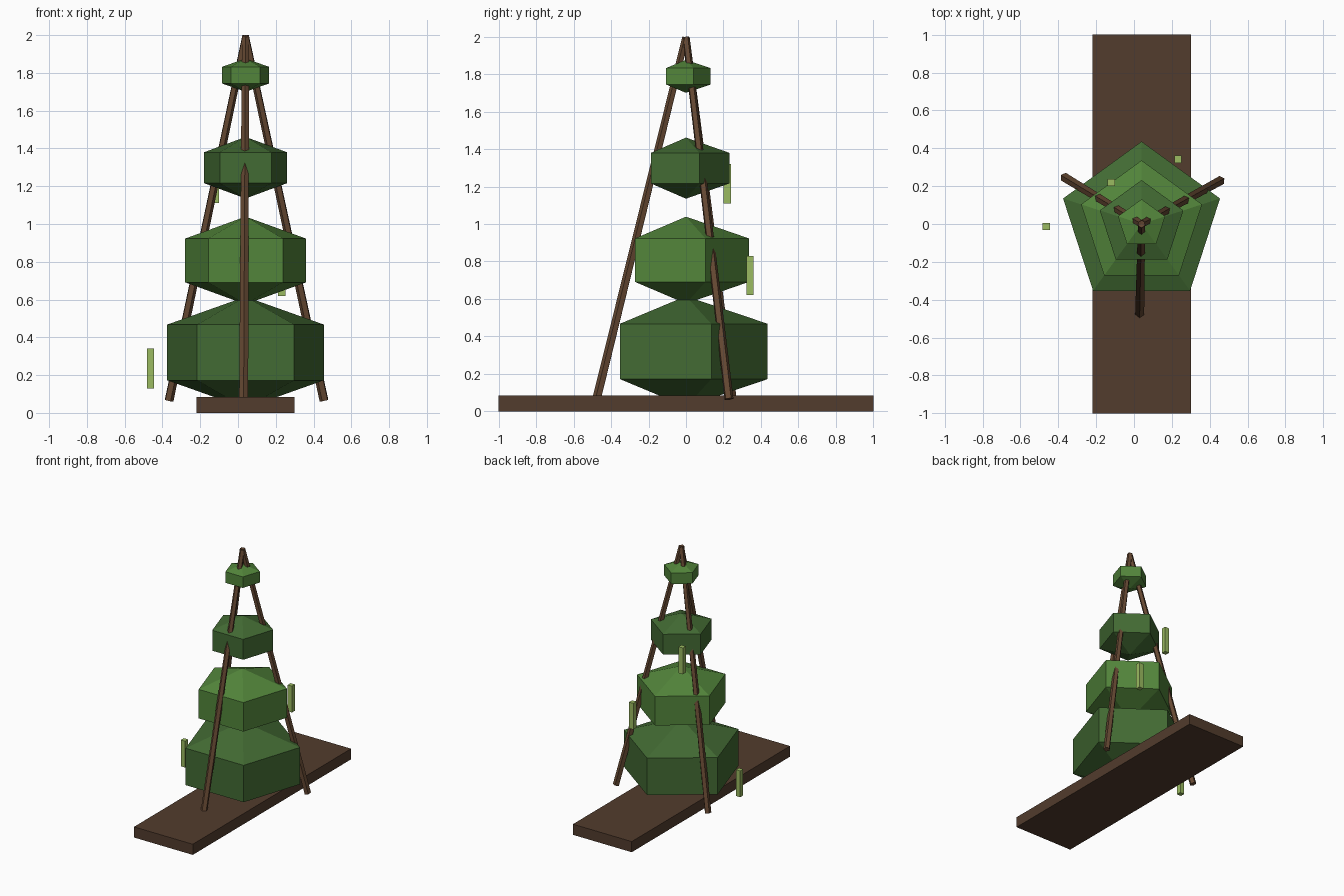
import bpy, bmesh
from math import cos, sin, pi, radians
from mathutils import Vector, Matrix

if "Cube" in bpy.data.objects:
    bpy.data.objects.remove(bpy.data.objects["Cube"])

CX = 0.04  # plant axis is slightly off the planter centre line


def material(name, rgb):
    m = bpy.data.materials.new(name)
    m.diffuse_color = (*rgb, 1)
    m.use_nodes = True
    m.node_tree.nodes["Principled BSDF"].inputs["Base Color"].default_value = m.diffuse_color
    return m


WOOD = material("planter_wood", (0.085, 0.045, 0.026))
CANE = material("cane_wood", (0.13, 0.065, 0.032))
DARK = material("leaf_dark", (0.055, 0.145, 0.033))
LIGHT = material("leaf_light", (0.085, 0.235, 0.043))
POD = material("pod_green", (0.33, 0.5, 0.12))


def finish(name, bm, mat):
    bmesh.ops.recalc_face_normals(bm, faces=bm.faces[:])
    me = bpy.data.meshes.new(name)
    bm.to_mesh(me)
    bm.free()
    me.materials.append(mat)
    ob = bpy.data.objects.new(name, me)
    bpy.context.collection.objects.link(ob)


def box(name, centre, size, mat):
    bm = bmesh.new()
    bmesh.ops.create_cube(bm, size=1)
    bmesh.ops.scale(bm, vec=size, verts=bm.verts[:])
    bmesh.ops.translate(bm, vec=centre, verts=bm.verts[:])
    finish(name, bm, mat)


def clump(name, z, radius, half, mat):
    # five-sided drum with pointed caps, one corner facing the back
    bm = bmesh.new()
    top = bm.verts.new((CX, 0, z + half))
    bottom = bm.verts.new((CX, 0, z - half))
    angles = [pi / 2 + i * 2 * pi / 5 for i in range(5)]
    hi, lo = [[bm.verts.new((CX + radius * cos(a), radius * sin(a), z + s * half / 2))
               for a in angles] for s in (1, -1)]
    for i in range(5):
        j = (i + 1) % 5
        bm.faces.new((hi[i], hi[j], top))
        bm.faces.new((lo[i], lo[j], hi[j], hi[i]))
        bm.faces.new((lo[j], lo[i], bottom))
    finish(name, bm, mat)


def pole(name, foot, tip, r1, r2, mat):
    foot, tip = Vector(foot), Vector(tip)
    d = tip - foot
    bm = bmesh.new()
    bmesh.ops.create_cone(bm, cap_ends=True, segments=5, radius1=r1, radius2=r2,
                          depth=d.length)
    rot = d.to_track_quat('Z', 'Y').to_matrix().to_4x4()
    bmesh.ops.transform(bm, matrix=Matrix.Translation((foot + tip) / 2) @ rot,
                        verts=bm.verts[:])
    finish(name, bm, mat)


# Soil plank
box("base_plank", (CX, 0, 0.0425), (0.52, 2.0, 0.085), WOOD)

# Leaf clumps, bottom to top
for i, (z, r, h, mat) in enumerate([(0.32, 0.436, 0.295, DARK), (0.807, 0.336, 0.232, LIGHT),
                                    (1.298, 0.232, 0.163, DARK), (1.788, 0.131, 0.088, LIGHT)]):
    clump(f"leaf_clump_{i + 1}", z, r, h, mat)

# Three canes meeting at the top
for i in range(3):
    a = radians(28.8 + 120 * i)
    pole(f"cane_{i + 1}", (CX + 0.475 * cos(a), 0.475 * sin(a), 0.066), (CX, 0, 1.996),
         0.025, 0.02, CANE)

# Hanging pods
for i, (x, y, z) in enumerate([(-0.464, -0.014, 0.235), (0.232, 0.342, 0.725),
                               (-0.12, 0.22, 1.215)]):
    box(f"pod_{i + 1}", (x, y, z), (0.038, 0.038, 0.21), POD)
